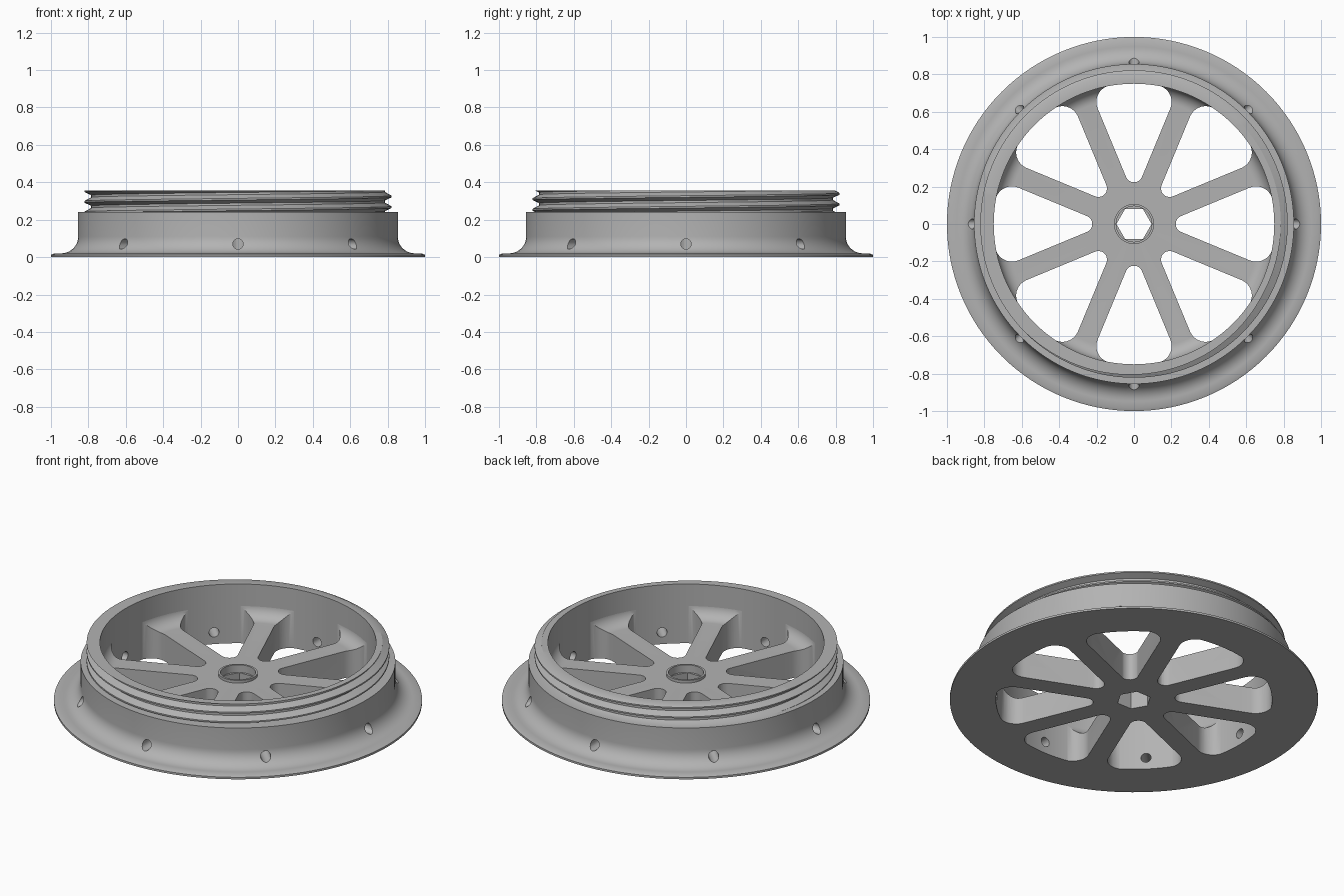
import bpy, bmesh
from math import pi, sin, cos, tan, asin, radians, hypot
from mathutils import Matrix

if "Cube" in bpy.data.objects:
    bpy.data.objects.remove(bpy.data.objects["Cube"], do_unlink=True)

SEG = 128
SIDES = 8
WALL = 0.75          # inner radius of the outer wall

grey = bpy.data.materials.new("plain grey")
grey.use_nodes = True
grey.diffuse_color = (0.45, 0.45, 0.45, 1)
grey.node_tree.nodes["Principled BSDF"].inputs["Base Color"].default_value = grey.diffuse_color


def finish(bm, name):
    bmesh.ops.remove_doubles(bm, verts=bm.verts, dist=1e-5)
    bmesh.ops.recalc_face_normals(bm, faces=bm.faces)
    mesh = bpy.data.meshes.new(name)
    bm.to_mesh(mesh)
    bm.free()
    mesh.materials.append(grey)
    obj = bpy.data.objects.new(name, mesh)
    bpy.context.collection.objects.link(obj)
    return obj


def lathe(name, rows):
    """Closed revolve; a row is (radius, z) or a function of the angle."""
    bm = bmesh.new()
    columns = []
    for i in range(SEG + 1):
        a = 2 * pi * i / SEG
        pts = [row(a) if callable(row) else row for row in rows]
        columns.append([bm.verts.new((r * cos(a), r * sin(a), z)) for r, z in pts])
    for left, right in zip(columns, columns[1:]):
        for j in range(len(rows)):
            k = (j + 1) % len(rows)
            bm.faces.new((left[j], right[j], right[k], left[k]))
    return finish(bm, name)


def arc(cx, cy, r, start, end, n=10):
    """Points on an arc, angles in radians."""
    steps = [start + (end - start) * i / n for i in range(n + 1)]
    return [(cx + r * cos(a), cy + r * sin(a)) for a in steps]


def prism(bm, outline, low, high):
    bottom = bm.faces.new([bm.verts.new((x, y, low)) for x, y in outline])
    top = bmesh.ops.extrude_face_region(bm, geom=[bottom])["geom"]
    bmesh.ops.translate(bm, vec=(0, 0, high - low),
                        verts=[v for v in top if isinstance(v, bmesh.types.BMVert)])


def cut(obj, cutter):
    cutter.hide_render = True
    mod = obj.modifiers.new("cut", "BOOLEAN")
    mod.operation, mod.solver, mod.object = "DIFFERENCE", "EXACT", cutter
    bpy.ops.object.select_all(action="DESELECT")
    bpy.context.view_layer.objects.active = obj
    obj.select_set(True)
    bpy.ops.object.modifier_apply(modifier=mod.name)
    bpy.data.objects.remove(cutter, do_unlink=True)
    bpy.ops.object.shade_smooth_by_angle(angle=radians(30))


# Helical thread, as rows that climb one pitch per turn and stop at both ends
CORE, CREST, PITCH = 0.785, 0.822, 0.057
LOW, HIGH = 0.24, 0.355


def thread_row(turn):
    def point(a):
        z = min(HIGH, max(LOW, LOW + PITCH * (turn + a / (2 * pi))))
        p = ((z - LOW) / PITCH - a / (2 * pi)) % 1
        h = min(1, max(0, min((p - 0.1) / 0.3, (0.9 - p) / 0.35)))
        return CORE + (CREST - CORE) * h, z
    return point


thread = [thread_row(m + f) for m in range(-2, 4) for f in (0.1, 0.4, 0.55, 0.9)]

# Outer wall with flange, shoulder and thread
flange = [(WALL, 0), (1, 0), (1, 0.012), (0.985, 0.018), (0.95, 0.02)]
fillet = arc(0.945, 0.11, 0.09, -pi / 2, -pi)
wall = lathe("threaded_wall", flange + fillet + [(0.855, LOW)] + thread + [(WALL, HIGH)])

# Round holes through the wall
bm = bmesh.new()
for i in range(SIDES):
    place = (Matrix.Rotation(i * 2 * pi / SIDES, 4, "Z") @ Matrix.Translation((0.86, 0, 0.07))
             @ Matrix.Rotation(pi / 2, 4, "Y"))
    bmesh.ops.create_cone(bm, cap_ends=True, segments=24, radius1=0.028,
                          radius2=0.028, depth=0.4, matrix=place)
cut(wall, finish(bm, "hole_cutters"))

# Wheel disc: floor curving up to the wall, raised hub lip and round recess
FLOOR, RAMP = 0.16, 0.075
edge = WALL + 0.001
ramp = arc(edge - RAMP, FLOOR + RAMP, RAMP, 0, -pi / 2)
hub = [(0.107, FLOOR), (0.107, 0.176), (0.095, 0.176), (0.095, 0.13), (0, 0.13)]
disc = lathe("spoked_disc", [(0, 0), (edge, 0)] + ramp + hub)

# Rounded wedge windows, leaving eight straight spokes
half = pi / SIDES
spoke, inner, corner, rim = 0.057, 0.046, 0.09, WALL + 0.002
near = (spoke + inner) / sin(half)
turn = half - asin((spoke + corner) / (rim - corner))
cx, cy = (rim - corner) * cos(turn), (rim - corner) * sin(turn)
outline = (arc(near, 0, inner, pi / 2 + half, 3 * pi / 2 - half)
           + arc(cx, -cy, corner, -pi / 2 - half, -turn)
           + arc(0, 0, rim, -turn, turn)[1:-1]
           + arc(cx, cy, corner, turn, pi / 2 + half))
bm = bmesh.new()
for i in range(SIDES):
    a = i * 2 * half
    prism(bm, [(x * cos(a) - y * sin(a), x * sin(a) + y * cos(a)) for x, y in outline], -0.1, 0.5)

# Hexagonal shaft hole
prism(bm, arc(0, 0, 0.094, 0, 2 * pi, 6)[:-1], -0.1, 0.5)
cut(disc, finish(bm, "window_cutters"))
